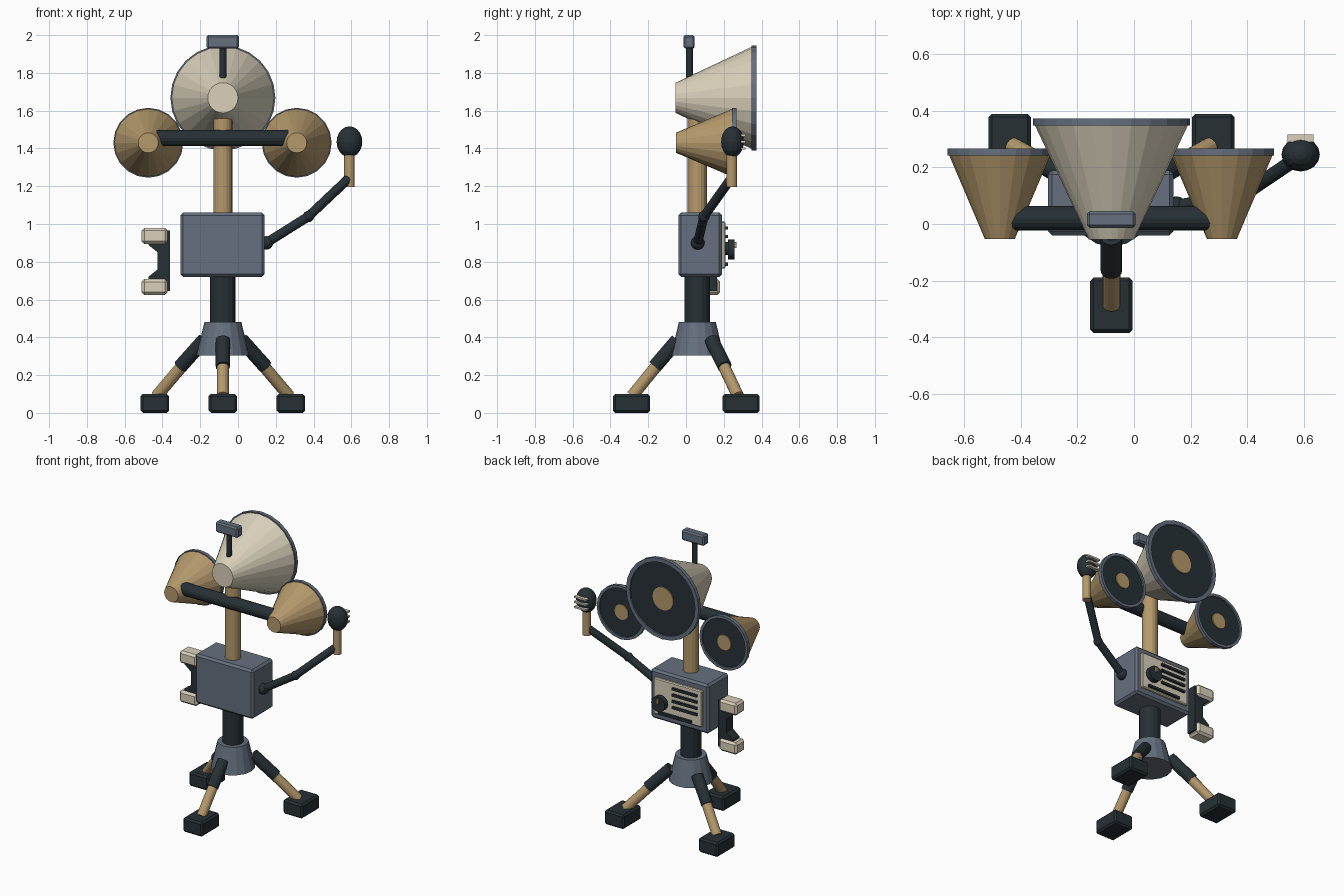
import bpy, bmesh, math
from mathutils import Vector, Matrix

if "Cube" in bpy.data.objects:
    bpy.data.objects.remove(bpy.data.objects["Cube"])


def material(name, rgb):
    m = bpy.data.materials.new(name)
    m.diffuse_color = (*rgb, 1)
    m.use_nodes = True
    m.node_tree.nodes["Principled BSDF"].inputs["Base Color"].default_value = m.diffuse_color
    return m


SLATE = material("slate", (0.13, 0.16, 0.21))
DARK = material("dark", (0.02, 0.03, 0.036))
TAN = material("tan", (0.46, 0.32, 0.15))
CREAM = material("cream", (0.70, 0.64, 0.50))
CX, CY = -0.08, 0.06  # axis of the central post


def finish(name, bm, mat, bevel=0):
    bmesh.ops.recalc_face_normals(bm, faces=bm.faces)
    me = bpy.data.meshes.new(name)
    bm.to_mesh(me)
    bm.free()
    me.materials.append(mat)
    ob = bpy.data.objects.new(name, me)
    bpy.context.collection.objects.link(ob)
    if bevel:
        mod = ob.modifiers.new("bevel", 'BEVEL')
        mod.width, mod.segments = bevel, 1
    return ob


def box(name, lo, hi, mat, bevel=0.0):
    lo, hi = Vector(lo), Vector(hi)
    bm = bmesh.new()
    bmesh.ops.create_cube(bm, size=1, matrix=Matrix.Translation((lo + hi) / 2)
                          @ Matrix.Diagonal((*(hi - lo), 1)))
    return finish(name, bm, mat, bevel)


def tube(name, a, b, r1, mat, r2=None, sides=16):
    a, b = Vector(a), Vector(b)
    d = b - a
    rot = d.to_track_quat('Z', 'Y').to_matrix().to_4x4()
    bm = bmesh.new()
    bmesh.ops.create_cone(bm, cap_ends=True, segments=sides, radius1=r1,
                          radius2=r1 if r2 is None else r2, depth=d.length,
                          matrix=Matrix.Translation((a + b) / 2) @ rot)
    return finish(name, bm, mat)


def ball(name, c, r, mat):
    bm = bmesh.new()
    bmesh.ops.create_uvsphere(bm, u_segments=16, v_segments=10, radius=1,
                              matrix=Matrix.Translation(c) @ Matrix.Diagonal((*r, 1)))
    return finish(name, bm, mat)


def ring(name, x, z, y0, y1, ro, ri, mat, sides):
    # square-section ring around a y axis
    bm = bmesh.new()
    vs = [bm.verts.new((x + r, y, z)) for r, y in ((ro, y0), (ro, y1), (ri, y1), (ri, y0))]
    edges = [bm.edges.new((vs[i], vs[(i + 1) % 4])) for i in range(4)]
    bmesh.ops.spin(bm, geom=vs + edges, cent=(x, 0, z), axis=(0, 1, 0),
                   angle=math.tau, steps=sides)
    bmesh.ops.remove_doubles(bm, verts=bm.verts, dist=1e-4)
    return finish(name, bm, mat)


def horn(name, x, z, y0, y1, r0, r1, mat, sides):
    # flared shell, rim, flat speaker face and centre cap
    tube(name, (x, y0, z), (x, y1 - 0.02, z), r0, mat, r1 * 0.98, sides)
    ring(name + "_rim", x, z, y1 - 0.025, y1, r1, r1 * 0.9, SLATE, sides)
    tube(name + "_face", (x, y1 - 0.03, z), (x, y1 - 0.01, z), r1 * 0.92, DARK, None, sides)
    tube(name + "_cap", (x, y1 - 0.02, z), (x, y1 - 0.003, z), r1 * 0.29, TAN, None, sides)


# Tripod: two-stage legs with block feet
legs = {
    "front": ((CX, -0.045, 0.385), (CX, -0.165, 0.245), (CX, -0.285, 0.09), (CX, -0.288)),
    "left": ((-0.18, 0.135, 0.385), (-0.305, 0.205, 0.245), (-0.43, 0.275, 0.09), (-0.44, 0.292)),
    "right": ((0.02, 0.135, 0.385), (0.145, 0.205, 0.245), (0.27, 0.275, 0.09), (0.28, 0.292)),
}
for side, (top, mid, low, (fx, fy)) in legs.items():
    tube(side + "_leg_upper", top, mid, 0.038, DARK)
    tube(side + "_leg_lower", top, low, 0.032, TAN)
    box(side + "_foot", (fx - 0.075, fy - 0.098, 0), (fx + 0.075, fy + 0.098, 0.1), DARK, 0.012)

# Hub and central post
tube("tripod_hub", (CX, CY, 0.305), (CX, CY, 0.48), 0.14, SLATE, 0.098)
tube("lower_post", (CX, CY, 0.46), (CX, CY, 0.74), 0.068, DARK)
tube("upper_post", (CX, CY, 1.04), (CX, CY, 1.56), 0.051, TAN)

# Control box with panel, slots and knob on the back
box("control_box", (-0.304, -0.04, 0.72), (0.14, 0.19, 1.06), SLATE, 0.014)
box("control_panel", (-0.265, 0.18, 0.765), (0.105, 0.208, 1.015), CREAM, 0.006)
for i in range(4):
    z = 0.978 - i * 0.043
    box(f"panel_slot_{i + 1}", (-0.235, 0.2, z - 0.008), (-0.045, 0.222, z + 0.008), DARK)
box("panel_lower_strip", (-0.19, 0.2, 0.778), (0.06, 0.222, 0.795), DARK)
tube("knob_base", (0.035, 0.2, 0.87), (0.035, 0.225, 0.87), 0.035, DARK)
tube("knob", (0.035, 0.222, 0.865), (0.035, 0.257, 0.865), 0.052, DARK)
box("knob_pointer", (0.028, 0.25, 0.872), (0.042, 0.268, 0.905), TAN)

# Handset beside the box
box("handset_top", (-0.51, 0.08, 0.895), (-0.373, 0.18, 0.98), CREAM, 0.014)
box("handset_bottom", (-0.51, 0.08, 0.625), (-0.373, 0.18, 0.708), CREAM, 0.014)
profile = [(-0.36, 0.645), (-0.36, 0.965), (-0.385, 0.965), (-0.385, 0.91), (-0.475, 0.91),
           (-0.475, 0.89), (-0.425, 0.85), (-0.425, 0.76), (-0.475, 0.72), (-0.475, 0.695),
           (-0.385, 0.695), (-0.385, 0.645)]
bm = bmesh.new()
face = bm.faces.new([bm.verts.new((x, 0.095, z)) for x, z in profile])
ext = bmesh.ops.extrude_face_region(bm, geom=[face])["geom"]
bmesh.ops.translate(bm, vec=(0, 0.07, 0), verts=[g for g in ext if isinstance(g, bmesh.types.BMVert)])
finish("handset_grip", bm, DARK)

# Jointed arm holding the microphone
shoulder, elbow, wrist = (0.15, 0.062, 0.9), (0.373, 0.095, 1.04), (0.585, 0.238, 1.24)
tube("arm_lower", shoulder, elbow, 0.025, DARK, None, 12)
tube("arm_upper", elbow, wrist, 0.025, DARK, None, 12)
ball("shoulder_joint", shoulder, (0.036,) * 3, DARK)
ball("elbow_joint", elbow, (0.03,) * 3, DARK)
tube("microphone_handle", (0.59, 0.242, 1.195), (0.59, 0.242, 1.39), 0.028, TAN)
ball("microphone_head", (0.59, 0.246, 1.435), (0.068, 0.06, 0.082), DARK)
for i in range(3):
    z = 1.40 + i * 0.035
    box(f"microphone_bar_{i + 1}", (0.543, 0.29, z - 0.006), (0.635, 0.316, z + 0.006), CREAM)

# Crossbar and three horns
tube("crossbar", (-0.44, 0.02, 1.455), (0.28, 0.02, 1.455), 0.043, DARK)
for side, x in (("left", -0.475), ("right", 0.311)):
    horn(side + "_horn", x, 1.43, -0.053, 0.268, 0.053, 0.185, TAN, 20)
horn("main_horn", CX, 1.668, -0.055, 0.373, 0.08, 0.278, CREAM, 24)

# Sensor on top
tube("sensor_stem", (CX, 0.018, 1.74), (CX, 0.018, 1.94), 0.018, DARK, None, 12)
box("sensor_head", (-0.167, -0.014, 1.928), (0.006, 0.046, 2.0), SLATE, 0.01)
